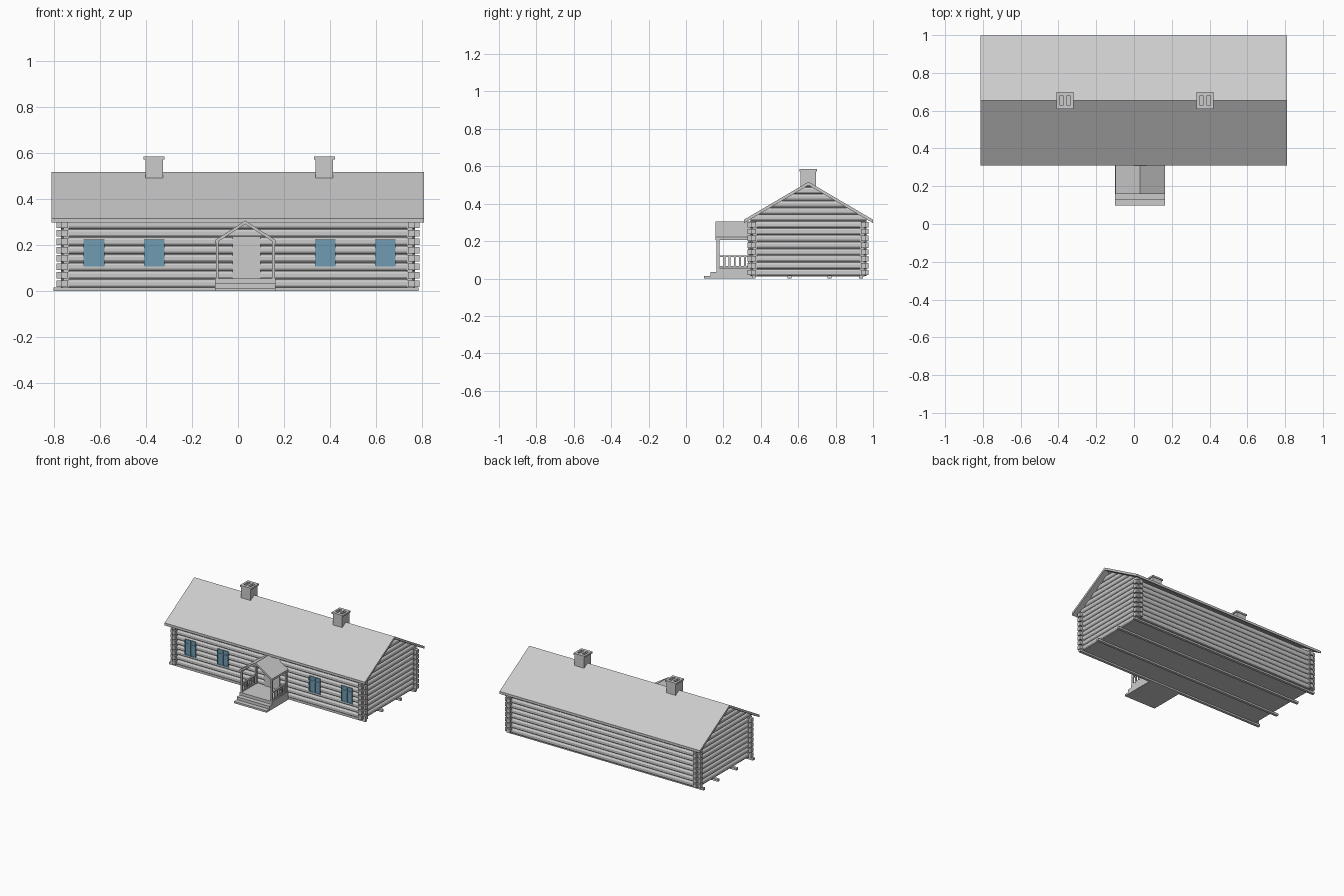
import bpy, bmesh
from mathutils import Vector

if "Cube" in bpy.data.objects:
    bpy.data.objects.remove(bpy.data.objects["Cube"])

glass = bpy.data.materials.new("window_blue")
glass.diffuse_color = (0.16, 0.33, 0.45, 1)
glass.use_nodes = True
glass.node_tree.nodes["Principled BSDF"].inputs["Base Color"].default_value = glass.diffuse_color


def finish(name, bm, mat=None):
    bmesh.ops.recalc_face_normals(bm, faces=bm.faces)
    me = bpy.data.meshes.new(name)
    bm.to_mesh(me)
    bm.free()
    ob = bpy.data.objects.new(name, me)
    bpy.context.collection.objects.link(ob)
    if mat:
        me.materials.append(mat)
    return ob


def add_box(bm, x0, x1, y0, y1, z0, z1):
    vs = bmesh.ops.create_cube(bm, size=1)["verts"]
    for v in vs:
        v.co = Vector(((x0 + x1) / 2 + v.co.x * (x1 - x0),
                       (y0 + y1) / 2 + v.co.y * (y1 - y0),
                       (z0 + z1) / 2 + v.co.z * (z1 - z0)))


def boxes(name, items, mat=None):
    bm = bmesh.new()
    for b in items:
        add_box(bm, *b)
    return finish(name, bm, mat)


def extrude(points, offset):
    """Closed polygon swept by an offset."""
    bm = bmesh.new()
    f = bm.faces.new([bm.verts.new(p) for p in points])
    g = bmesh.ops.extrude_face_region(bm, geom=[f])["geom"]
    bmesh.ops.translate(bm, vec=offset, verts=[v for v in g if isinstance(v, bmesh.types.BMVert)])
    return bm


LOG, BASE, COUNT = 0.0365, 0.014, 8
RIDGE_Y, RIDGE_Z, EAVE_Z = 0.655, 0.517, 0.315
Y0, Y1 = 0.345, 0.965           # outer faces of the long walls
X1 = 0.77                       # outer face of the end walls
HALF = 0.344                    # half span of the roof


def log_profile(n):
    """Depth/height outline of n stacked, chamfered logs; depth 0 = outer face."""
    pts = []
    for i in range(n):
        z = BASE + i * LOG
        pts += [(0.012, z + 0.001), (0.004, z + 0.005), (0, z + 0.011),
                (0, z + LOG - 0.011), (0.004, z + LOG - 0.005), (0.012, z + LOG - 0.001)]
    return pts + [(0.035, BASE + n * LOG), (0.035, BASE)]


# Long log walls
for name, y, s in (("front_wall", Y0, 1), ("back_wall", Y1, -1)):
    finish(name, extrude([(-X1, y + s * d, z) for d, z in log_profile(COUNT)], (2 * X1, 0, 0)))

# End walls with gables trimmed to the roof slope
slope = (RIDGE_Z - EAVE_Z) / HALF
for name, s in (("left_wall", -1), ("right_wall", 1)):
    bm = extrude([(s * (X1 - d), Y0, z) for d, z in log_profile(14)], (0, Y1 - Y0, 0))
    for side in (-1, 1):
        r = bmesh.ops.bisect_plane(bm, geom=bm.verts[:] + bm.edges[:] + bm.faces[:],
                                   plane_co=(0, RIDGE_Y, RIDGE_Z - 0.012),
                                   plane_no=(0, side * slope, 1), clear_outer=True)
        edges = [e for e in r["geom_cut"] if isinstance(e, bmesh.types.BMEdge)]
        bmesh.ops.holes_fill(bm, edges=edges, sides=0)
    finish(name, bm)

# Log ends crossing at the four corners
ends = []
for i in range(COUNT):
    a, b = BASE + i * LOG + 0.004, BASE + (i + 1) * LOG - 0.004
    for s in (-1, 1):
        for y0, y1 in ((Y0 + 0.003, Y0 + 0.03), (Y1 - 0.03, Y1 - 0.003)):
            xa, xb = sorted((s * (X1 - 0.02), s * 0.79))
            ends.append((xa, xb, y0, y1, a, b))
        xa, xb = sorted((s * (X1 - 0.03), s * (X1 - 0.003)))
        ends.append((xa, xb, 0.33, Y0 + 0.02, a, b))
        ends.append((xa, xb, Y1 - 0.02, 0.977, a, b))
boxes("corner_log_ends", ends)

# Floor and the skids beneath it
boxes("floor", [(-X1 + 0.01, X1 - 0.01, Y0 + 0.01, Y1 - 0.01, 0.012, 0.022)])
boxes("skids", [(-0.803, 0.785, y - 0.01, y + 0.01, 0, 0.016) for y in (0.362, 0.553, 0.767, 0.935)])


# Pitched roofs
def roof(name, pts, t):
    return pts + [(u, z - t) for u, z in reversed(pts)]


main = roof("", [(RIDGE_Y - HALF, EAVE_Z), (RIDGE_Y, RIDGE_Z), (RIDGE_Y + HALF, EAVE_Z)], 0.018)
finish("main_roof", extrude([(-0.812, y, z) for y, z in main], (1.622, 0, 0)))
PC = 0.032                      # porch centre line
porch = roof("", [(PC - 0.131, 0.222), (PC, 0.306), (PC + 0.131, 0.222)], 0.015)
finish("porch_roof", extrude([(x, 0.158, z) for x, z in porch], (0, 0.2, 0)))

# Chimneys: stack and a cap with two flue openings
for name, cx in (("left_chimney", -0.365), ("right_chimney", 0.376)):
    cy, f0, f1 = 0.654, 0.008, 0.03
    parts = [(cx - 0.038, cx + 0.038, cy - 0.041, cy + 0.041, 0.46, 0.55)]
    for z0, z1, wx, wy in ((0.55, 0.573, 0.038, 0.041), (0.573, 0.585, 0.045, 0.046)):
        parts += [(cx - f0, cx + f0, cy - 0.024, cy + 0.024, z0, z1),
                  (cx - wx, cx - f1, cy - 0.024, cy + 0.024, z0, z1),
                  (cx + f1, cx + wx, cy - 0.024, cy + 0.024, z0, z1),
                  (cx - wx, cx + wx, cy - wy, cy - 0.024, z0, z1),
                  (cx - wx, cx + wx, cy + 0.024, cy + wy, z0, z1)]
    boxes(name, parts)

# Windows: blue panes with frame, centre post and transom
panes, frames = [], []
for cx in (-0.626, -0.364, 0.38, 0.64):
    z0, z1, w = 0.107, 0.224, 0.045
    panes.append((cx - w, cx + w, 0.343, 0.37, z0, z1))
    for x in (cx - w + 0.003, cx - 0.003, cx + 0.003, cx + w - 0.003):
        frames.append((x - 0.003, x + 0.003, 0.339, 0.37, z0, z1))
    for z in (z0 + 0.003, 0.192, z1 - 0.003):
        frames.append((cx - w, cx + w, 0.34, 0.37, z - 0.003, z + 0.003))
boxes("window_panes", panes, glass)
boxes("window_frames", frames, glass)

# Door
boxes("door", [(-0.024, 0.098, 0.341, 0.37, 0.055, 0.238)])

# Porch deck and steps
boxes("porch_steps", [(-0.1, 0.163, 0.097, 0.355, 0, 0.013),
                      (-0.1, 0.163, 0.13, 0.355, 0.013, 0.034),
                      (-0.1, 0.163, 0.163, 0.355, 0.034, 0.055)])

# Porch posts, beams, railings and balusters on both sides
posts, rails, bal = [], [], []
for x in (-0.09, 0.154):
    posts += [(x - 0.006, x + 0.006, y, y + 0.014, 0.05, 0.222) for y in (0.164, 0.331)]
    posts.append((x - 0.006, x + 0.006, 0.162, 0.35, 0.205, 0.222))
    rails += [(x - 0.006, x + 0.006, 0.17, 0.345, z, z + 0.008) for z in (0.058, 0.114)]
    bal += [(x - 0.004, x + 0.004, y - 0.005, y + 0.005, 0.06, 0.118)
            for y in [0.178 + 0.0275 * i for i in range(1, 6)]]
boxes("porch_posts", posts)
boxes("porch_rails", rails)
boxes("porch_balusters", bal)
